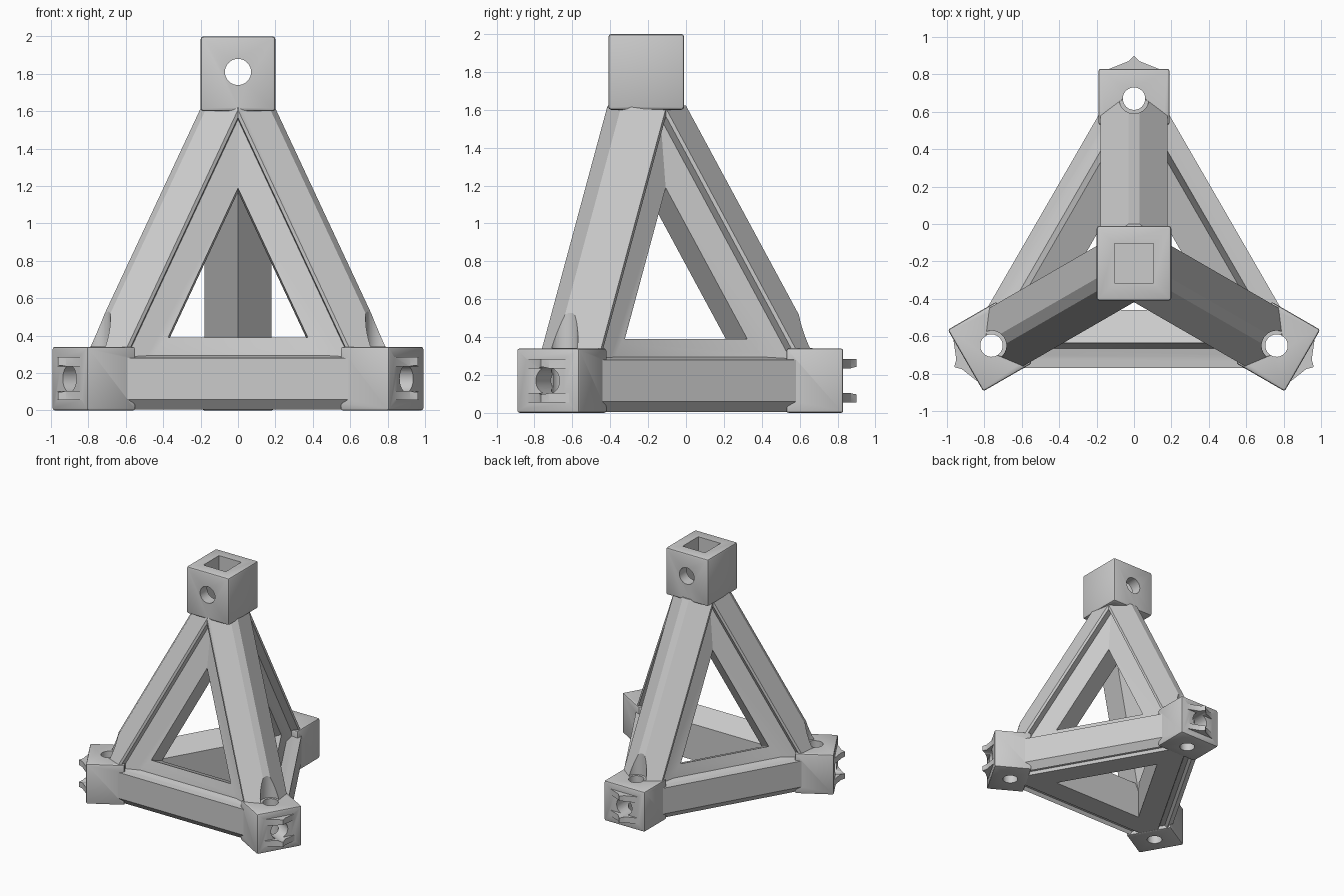
import bpy, bmesh, math
from mathutils import Vector, Matrix

if "Cube" in bpy.data.objects:
    bpy.data.objects.remove(bpy.data.objects["Cube"])

CY = -0.21                       # vertical axis of the tetrahedral frame
TURNS = [math.radians(a) for a in (0, 120, 240)]
parts, cutters = [], []


def finish(bm, name, group, turn=0.0):
    bmesh.ops.remove_doubles(bm, verts=bm.verts[:], dist=1e-5)
    bmesh.ops.triangulate(bm, faces=bm.faces[:])
    bmesh.ops.recalc_face_normals(bm, faces=bm.faces)
    if bm.calc_volume(signed=True) < 0:
        bmesh.ops.reverse_faces(bm, faces=bm.faces[:])
    bm.transform(Matrix.Translation((0, CY, 0)) @ Matrix.Rotation(turn, 4, 'Z'))
    me = bpy.data.meshes.new(name)
    bm.to_mesh(me)
    bm.free()
    ob = bpy.data.objects.new(name, me)
    bpy.context.collection.objects.link(ob)
    group.append(ob)
    return ob


def prism(start, end, planes=()):
    """Loft between two matching loops, then trim with (point, outward normal) planes."""
    bm = bmesh.new()
    a = [bm.verts.new(p) for p in start]
    b = [bm.verts.new(p) for p in end]
    n = len(a)
    for i in range(n):
        j = (i + 1) % n
        bm.faces.new((a[i], a[j], b[j], b[i]))
    bm.faces.new(a[::-1])
    bm.faces.new(b)
    for co, no in planes:
        bmesh.ops.bisect_plane(bm, geom=bm.verts[:] + bm.edges[:] + bm.faces[:], dist=1e-5,
                               plane_co=co, plane_no=no, clear_outer=True)
        bmesh.ops.holes_fill(bm, edges=[e for e in bm.edges if e.is_boundary], sides=0)
    return bm


def box(x0, x1, y0, y1, z0, z1, bevel=0.0):
    loop = [(x0, y0), (x1, y0), (x1, y1), (x0, y1)]
    bm = prism([(x, y, z0) for x, y in loop], [(x, y, z1) for x, y in loop])
    if bevel:
        bmesh.ops.recalc_face_normals(bm, faces=bm.faces)
        bmesh.ops.bevel(bm, geom=bm.edges[:], offset=bevel, segments=2, profile=0.5, affect='EDGES')
    return bm


def rod(p, q, r, sides=32):
    p, q = Vector(p), Vector(q)
    d = q - p
    bm = bmesh.new()
    m = Matrix.Translation((p + q) / 2) @ d.to_track_quat('Z', 'Y').to_matrix().to_4x4()
    bmesh.ops.create_cone(bm, cap_ends=True, segments=sides, radius1=r, radius2=r,
                          depth=d.length, matrix=m)
    return bm


# Sloping legs: roofed outside, groove, inner panel and inner ridge, mitred at the top
top, foot = Vector((0, 0, 1.8)), Vector((0, 0.88, 0.17))
d = (foot - top).normalized()
out = Vector((0, -d.z, d.y))
half = [(0.03, 0.1), (0.18, 0.0), (0.18, -0.02), (0.13, -0.05), (0.178, -0.2)]
section = half + [(0, -0.3)] + [(-w, n) for w, n in reversed(half)]
offs = [Vector((w, 0, 0)) + out * n for w, n in section]
leg_trim = [((0, 0, 0), (0.5, -0.866, 0)), ((0, 0, 0), (-0.5, -0.866, 0)),
            ((0, 0, 1.62), (0, 0, 1)), ((0, 0.97, 0), (0, 1, 0)), ((0, 0, 0.04), (0, 0, -1))]
leg_trim = [(Vector(c) + Vector(n) * 0.002, n) for c, n in leg_trim]
for i, t in enumerate(TURNS):
    finish(prism([top - d * 0.2 + o for o in offs], [foot + d * 0.02 + o for o in offs], leg_trim),
           f"leg_{i}", parts, t)

# Base beams, mitred inside the corner blocks
beam = [(-0.56, 0.06), (-0.56, 0.28), (-0.50, 0.285), (-0.455, 0.295), (-0.425, 0.39),
        (-0.25, 0.31), (-0.25, 0.004), (-0.44, 0.004), (-0.45, 0.03), (-0.49, 0.03), (-0.51, 0.004)]
beam_trim = []
for s in (1, -1):
    beam_trim += [((0.0017 * s, 0.001, 0), (0.5 * s, 0.866, 0)),
                  ((0.866 * s, -0.5, 0), (0.866 * s, -0.5, 0))]
for i, t in enumerate(TURNS):
    finish(prism([(-1.3, y, z) for y, z in beam], [(1.3, y, z) for y, z in beam], beam_trim),
           f"base_beam_{i}", parts, t)

# Corner blocks with pointed lugs above and below the end hole
for i, t in enumerate(TURNS):
    finish(box(-0.19, 0.19, 0.74, 1.04, 0, 0.34, 0.012), f"corner_block_{i}", parts, t)
    for k, z in enumerate((0.055, 0.235)):
        tri = [(-0.13, 1.02), (0.13, 1.02), (0.13, 1.04), (0.03, 1.08),
               (0, 1.11), (-0.03, 1.08), (-0.13, 1.04)]
        finish(prism([(x, y, z) for x, y in tri], [(x, y, z + 0.05) for x, y in tri]),
               f"lug_{i}_{k}", parts, t)
    # bolt hole, clearance in the leg, and end hole
    finish(rod((0, 0.88, -0.1), (0, 0.88, 0.9), 0.06), f"bolt_cut_{i}", cutters, t)
    finish(rod((0, 0.88, 0.343), (0, 0.88, 0.9), 0.08), f"clearance_cut_{i}", cutters, t)
    finish(rod((0, 0.88, 0.17), (0, 1.2, 0.17), 0.072), f"end_cut_{i}", cutters, t)

# Top block with square pocket and cross hole
finish(box(-0.2, 0.2, -0.2, 0.2, 1.6, 2.0, 0.015), "top_block", parts)
finish(box(-0.105, 0.105, -0.105, 0.105, 1.66, 2.1), "pocket_cut", cutters)
finish(rod((0, -0.5, 1.81), (0, 0.5, 1.81), 0.07), "cross_cut", cutters)

# Merge everything into one solid and drill it
frame = parts[0]
bpy.context.view_layer.objects.active = frame
for group, op in ((parts[1:], 'UNION'), (cutters, 'DIFFERENCE')):
    for other in group:
        mod = frame.modifiers.new(op, 'BOOLEAN')
        mod.operation, mod.solver, mod.object = op, 'MANIFOLD', other
        bpy.ops.object.modifier_apply(modifier=mod.name)
        bpy.data.objects.remove(other)
frame.name = "tetrahedral_frame"
frame.select_set(True)
bpy.ops.object.shade_smooth_by_angle(angle=math.radians(28))
